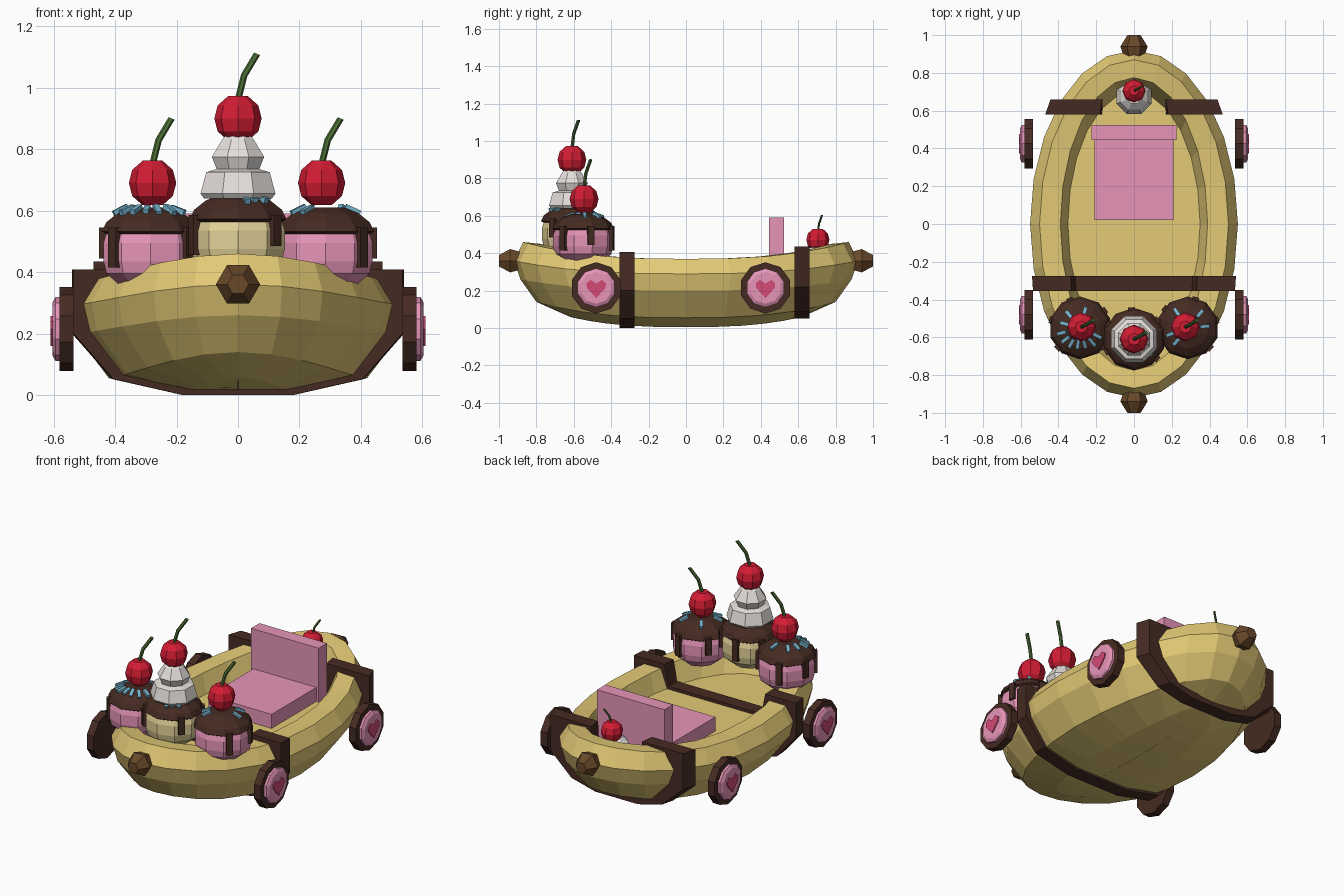
import bpy, bmesh, random
from math import sin, cos, pi, radians
from mathutils import Matrix, Vector

random.seed(4)
if "Cube" in bpy.data.objects:
    bpy.data.objects.remove(bpy.data.objects["Cube"])


def material(name, *rgb):
    m = bpy.data.materials.new(name)
    m.use_nodes = True
    m.diffuse_color = (*rgb, 1)
    m.node_tree.nodes["Principled BSDF"].inputs["Base Color"].default_value = (*rgb, 1)
    return m


banana = material("banana yellow", .77, .59, .18)
pink = material("strawberry pink", .8, .3, .48)
chocolate = material("chocolate", .06, .024, .016)
husk = material("husk brown", .14, .065, .022)
red = material("cherry red", .65, .012, .034)
cream = material("whipped cream", .78, .74, .71)
vanilla = material("vanilla", .76, .64, .31)
blue = material("sprinkle blue", .18, .46, .62)
green = material("stem green", .07, .15, .035)
rose = material("heart rose", .66, .07, .18)


def finish(name, bm, mat, matrix=Matrix()):
    bmesh.ops.recalc_face_normals(bm, faces=bm.faces)
    mesh = bpy.data.meshes.new(name)
    bm.to_mesh(mesh)
    bm.free()
    mesh.transform(matrix)
    mesh.materials.append(mat)
    ob = bpy.data.objects.new(name, mesh)
    bpy.context.collection.objects.link(ob)
    return ob


def loft(name, rings, mat, matrix=Matrix()):
    """Skin closed rings of equal length and cap both ends."""
    bm = bmesh.new()
    rows = [[bm.verts.new(p) for p in ring] for ring in rings]
    n = len(rows[0])
    for a, b in zip(rows, rows[1:]):
        for i in range(n):
            j = (i + 1) % n
            bm.faces.new((a[i], a[j], b[j], b[i]))
    bm.faces.new(rows[0])
    bm.faces.new(rows[-1])
    return finish(name, bm, mat, matrix)


def lathe(name, profile, sides, mat, matrix, turn=.5):
    angles = [2 * pi * (i + turn) / sides for i in range(sides)]
    rings = [[(r * cos(a), r * sin(a), z) for a in angles] for r, z in profile]
    return loft(name, rings, mat, matrix)


def box(name, size, mat, matrix):
    bm = bmesh.new()
    bmesh.ops.create_cube(bm, size=1, matrix=Matrix.Diagonal((*size, 1)))
    return finish(name, bm, mat, matrix)


def at(x, y, z):
    return Matrix.Translation((x, y, z))


# Hull: nested ovals (half width, half length, height amidships, height at the ends)
levels = [(.003, .6, .005, .055), (.19, .62, .005, .06), (.42, .8, .055, .14),
          (.53, .885, .2, .26), (.55, .92, .29, .36), (.5, .87, .37, .46),
          (.39, .775, .37, .45), (.35, .7, .265, .265)]
angles = [2 * pi * i / 24 for i in range(24)]
loft("banana_hull",
     [[(rx * cos(a), ry * sin(a), z0 + (z1 - z0) * abs(sin(a)) ** 2.7) for a in angles]
      for rx, ry, z0, z1 in levels], banana)

# Husk tips at both ends
for name, side in (("front_tip", 1), ("rear_tip", -1)):
    lathe(name, [(.05, .87), (.072, .94), (.035, 1)], 6, husk,
          at(0, 0, .36) @ Matrix.Rotation(side * pi / 2, 4, 'X'), turn=0)


# Chocolate straps wrapped round the hull
def strap(name, half, y0, y1, scale0, scale1):
    outline = half + [(-x, z) for x, z in reversed(half)]
    rings = [[(x * s, y, z) for x, z in outline] for y, s in ((y0, scale0), (y1, scale1))]
    loft(name, rings, chocolate)


strap("front_strap", [(.18, 0), (.41, .052), (.54, .2), (.54, .408), (.335, .408), (.31, .283)],
      -.355, -.275, .99, 1)
strap("rear_strap", [(.15, .05), (.32, .09), (.47, .22), (.47, .435), (.18, .435), (.17, .25)],
      .58, .66, 1, .94)

# Wheels with pink hubs and heart plates
heart = [(0, -.055), (.05, 0), (.052, .025), (.03, .043), (0, .022),
         (-.03, .043), (-.052, .025), (-.05, 0)]
for label, y in (("front", -.48), ("rear", .425)):
    for side, s in (("left", 1), ("right", -1)):
        place = at(0, y, .215) @ Matrix.Rotation(s * pi / 2, 4, 'Y')
        lathe(f"{label}_{side}_wheel", [(.137, .535), (.137, .58)], 10, chocolate, place, turn=0)
        lathe(f"{label}_{side}_hub", [(.104, .57), (.104, .594), (.085, .604)], 10, pink,
              place, turn=0)
        loft(f"{label}_{side}_heart", [[(s * x, y + u, .215 + v) for u, v in heart]
                                       for x in (.602, .61)], rose)

# Seat
box("seat_cushion", (.42, .43, .11), pink, at(0, .235, .295))
box("seat_back", (.45, .08, .33), pink, at(0, .485, .425))


# Cherry with a bent stem
def cherry(name, x, y, z, r, stem):
    lathe(name, [(.42 * r, -.94 * r), (.86 * r, -.55 * r), (r, 0),
                 (.86 * r, .55 * r), (.42 * r, .94 * r)], 8, red, at(x, y, z), turn=0)
    path = [Vector(p) * stem for p in ((0, 0, .06), (.02, .01, .14), (.062, .035, .21))]
    rings = [[p + Vector((cos(a), sin(a), -.4 * cos(a))) * .01 * stem
              for a in (i * pi / 3 for i in range(6))] for p in path]
    loft(name + "_stem", rings, green, at(x, y, z))


# Scoop: ball, chocolate cap, drips and sprinkles
def scoop(name, x, y, z, mat, drips, sprinkles):
    place = at(x, y, z)
    lathe(name, [(.09, 0), (.15, .05), (.16, .09), (.16, .15), (.145, .2)], 10, mat, place)
    lathe(name + "_cap", [(.15, .178), (.166, .187), (.15, .218), (.11, .248), (.065, .265)],
          10, chocolate, place)
    for i, deg in enumerate(drips):
        length = .1 + .03 * (i % 2)
        box(f"{name}_drip_{i}", (.026, .036, length), chocolate,
            place @ Matrix.Rotation(radians(deg), 4, 'Z') @ at(.156, 0, .2 - length / 2))
    for i, deg in enumerate(sprinkles):
        box(f"{name}_sprinkle_{i}", (.052, .019, .018), blue,
            place @ Matrix.Rotation(radians(deg), 4, 'Z')
            @ at(.092 + random.uniform(-.01, .01), 0, .257)
            @ Matrix.Rotation(random.uniform(.3, .5), 4, 'Y'))


scoop("right_scoop", -.285, -.55, .345, pink, (35, 110, 165, 222, 320),
      (75, 130, 165, 195, 218, 240, 262, 285, 310, 335))
scoop("left_scoop", .285, -.55, .345, pink, (15, 75, 140, 318), (5, 50, 125, 200, 230))
scoop("middle_scoop", 0, -.61, .385, vanilla, (40, 95, 150, 205, 320),
      (30, 285, 300, 318))

# Whipped cream swirls
lathe("whipped_cream", [(.12, .64), (.132, .655), (.112, .725), (.075, .735), (.092, .775),
                        (.055, .832), (.035, .855)], 8, cream, at(0, -.61, 0))
lathe("rear_whipped_cream", [(.1, .26), (.1, .34), (.075, .4), (.04, .43)], 8, cream,
      at(0, .675, 0))

cherry("right_cherry", -.278, -.545, .69, .077, 1)
cherry("left_cherry", .272, -.545, .69, .077, 1)
cherry("middle_cherry", 0, -.61, .9, .077, 1)
cherry("rear_cherry", 0, .705, .472, .062, .62)
